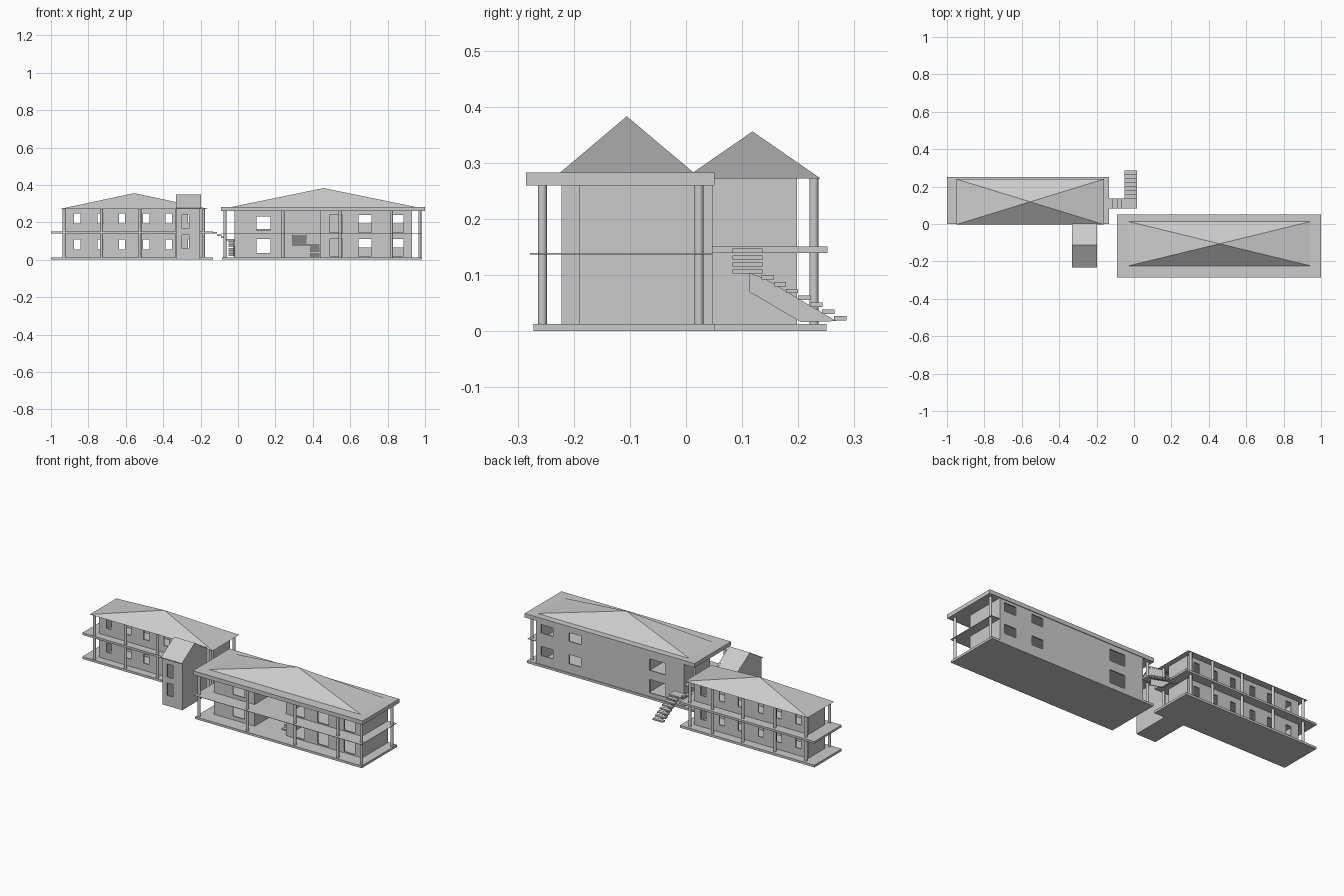
import bpy, bmesh, math

if "Cube" in bpy.data.objects:
    bpy.data.objects.remove(bpy.data.objects["Cube"])


def finish(name, bm):
    bmesh.ops.recalc_face_normals(bm, faces=bm.faces)
    me = bpy.data.meshes.new(name)
    bm.to_mesh(me)
    bm.free()
    ob = bpy.data.objects.new(name, me)
    bpy.context.collection.objects.link(ob)
    return ob


def box(name, x0, x1, y0, y1, z0, z1):
    bm = bmesh.new()
    bmesh.ops.create_cube(bm, size=1)
    for v in bm.verts:
        v.co = ((x0 + x1) / 2 + v.co.x * (x1 - x0),
                (y0 + y1) / 2 + v.co.y * (y1 - y0),
                (z0 + z1) / 2 + v.co.z * (z1 - z0))
    return finish(name, bm)


def column(name, x, y, z0, z1, r=0.008):
    bm = bmesh.new()
    bmesh.ops.create_cone(bm, cap_ends=True, segments=16, radius1=r, radius2=r, depth=z1 - z0)
    bmesh.ops.translate(bm, verts=bm.verts, vec=(x, y, (z0 + z1) / 2))
    ob = finish(name, bm)
    for p in ob.data.polygons:
        p.use_smooth = len(p.vertices) == 4
    return ob


def pyramid(name, x0, x1, y0, y1, z, top):
    bm = bmesh.new()
    base = [bm.verts.new(c) for c in ((x0, y0, z), (x1, y0, z), (x1, y1, z), (x0, y1, z))]
    apex = bm.verts.new(((x0 + x1) / 2, (y0 + y1) / 2, top))
    bm.faces.new(base)
    for i in range(4):
        bm.faces.new((base[i], base[(i + 1) % 4], apex))
    return finish(name, bm)


def prism(name, profile, x0, x1):
    # (y, z) outline extruded along x
    bm = bmesh.new()
    f = bm.faces.new([bm.verts.new((x0, y, z)) for y, z in profile])
    r = bmesh.ops.extrude_face_region(bm, geom=[f])
    bmesh.ops.translate(bm, verts=[g for g in r["geom"] if isinstance(g, bmesh.types.BMVert)],
                        vec=(x1 - x0, 0, 0))
    return finish(name, bm)


def wall(name, x0, x1, y, z0, z1, holes, inward, t=0.007):
    # flat wall with rectangular openings, thickened towards the inside
    xs = sorted({x0, x1, *[h[0] for h in holes], *[h[1] for h in holes]})
    zs = sorted({z0, z1, *[h[2] for h in holes], *[h[3] for h in holes]})
    bm = bmesh.new()
    for a, b in zip(xs, xs[1:]):
        for c, d in zip(zs, zs[1:]):
            mx, mz = (a + b) / 2, (c + d) / 2
            if any(h[0] < mx < h[1] and h[2] < mz < h[3] for h in holes):
                continue
            bm.faces.new([bm.verts.new(p) for p in ((a, y, c), (b, y, c), (b, y, d), (a, y, d))])
    bmesh.ops.remove_doubles(bm, verts=bm.verts, dist=1e-5)
    faces = list(bm.faces)
    r = bmesh.ops.extrude_face_region(bm, geom=faces, use_keep_orig=True)
    bmesh.ops.translate(bm, verts=[g for g in r["geom"] if isinstance(g, bmesh.types.BMVert)],
                        vec=(0, inward * t, 0))
    return finish(name, bm)


def windows(centres, w, rows):
    return [(c - w / 2, c + w / 2, a, b) for c in centres for a, b in rows]


# ---------- left building ----------
box("left_base_slab", -1.0, -0.135, 0.0, 0.25, 0.0, 0.013)
box("left_floor_slab", -1.0, -0.135, 0.0, 0.252, 0.139, 0.151)
pyramid("left_roof", -0.95, -0.16, -0.003, 0.24, 0.272, 0.356)
holes = windows((-0.86, -0.735, -0.62, -0.49, -0.37, -0.25), 0.034, ((0.055, 0.108), (0.193, 0.248)))
wall("left_front_wall", -0.925, -0.19, 0.045, 0.013, 0.272, holes, 1)
wall("left_back_wall", -0.925, -0.19, 0.198, 0.013, 0.272, holes, -1)
box("left_end_wall_west", -0.925, -0.918, 0.052, 0.191, 0.013, 0.272)
box("left_end_wall_east", -0.197, -0.19, 0.052, 0.191, 0.013, 0.272)
for i, x in enumerate((-0.93, -0.73, -0.525, -0.33, -0.185)):
    for side, y in (("front", 0.012), ("back", 0.228)):
        column(f"left_{side}_column_{i}", x, y, 0.013, 0.274)

# ---------- tower ----------
TX0, TX1, TY0, TY1 = -0.328, -0.202, -0.222, 0.0
wall("tower_front_wall", TX0, TX1, TY0, 0.0, 0.28,
     windows((-0.281,), 0.038, ((0.06, 0.132), (0.167, 0.242))), 1)
gable = [(TY0 + 0.007, 0), (TY1, 0), (TY1, 0.28), (-0.113, 0.345), (TY0 + 0.007, 0.282)]
prism("tower_west_wall", gable, TX0, TX0 + 0.007)
prism("tower_east_wall", gable, TX1 - 0.007, TX1)
box("tower_floor", TX0, TX1, TY0, TY1, 0.0, 0.004)
prism("tower_roof", [(-0.232, 0.276), (-0.113, 0.350), (0.004, 0.276),
                     (0.004, 0.271), (-0.113, 0.344), (-0.232, 0.271)], -0.332, -0.198)

# ---------- right building ----------
box("right_base_slab", -0.085, 0.985, -0.272, 0.052, 0.0, 0.013)
box("right_floor_slab", -0.09, 0.985, -0.278, 0.047, 0.137, 0.139)
box("right_roof_slab", -0.09, 1.0, -0.285, 0.051, 0.26, 0.283)
pyramid("right_roof", -0.03, 0.945, -0.224, 0.013, 0.283, 0.383)
BX0, BX1, BY0, BY1 = -0.02, 0.93, -0.19, 0.047
WELL0, WELL1 = 0.24, 0.44
rows = ((0.065, 0.118), (0.195, 0.245))
back = windows((0.68, 0.86), 0.075, rows) + windows((0.15,), 0.10, ((0.035, 0.112), (0.165, 0.232)))
wall("right_back_wall", BX0, BX1, BY1, 0.013, 0.26, back, -1)
wall("right_front_wall_west", BX0, WELL0, BY0, 0.013, 0.26,
     windows((0.137,), 0.075, ((0.035, 0.11), (0.16, 0.23))), 1)
wall("right_front_wall_east", WELL1, BX1, BY0, 0.013, 0.26,
     windows((0.525, 0.68, 0.85), 0.07, ((0.02, 0.11), (0.145, 0.24))), 1)
for name, x in (("west_end_wall", BX0), ("stairwell_wall_west", WELL0 - 0.007),
                ("stairwell_wall_east", WELL1), ("east_end_wall", BX1 - 0.007)):
    box("right_" + name, x, x + 0.007, BY0 + 0.007, BY1 - 0.007, 0.013, 0.26)
for i, x in enumerate((-0.07, 0.24, 0.545, 0.82, 0.972)):
    column(f"right_front_column_{i}", x, -0.256, 0.013, 0.262)
for i, x in enumerate((-0.07, 0.972)):
    column(f"right_back_column_{i}", x, 0.023, 0.013, 0.262)

# ---------- outdoor stair ----------
for i in range(4):
    x, z = -0.135 + i * 0.022, 0.147 - i * 0.012
    x1 = 0.015 if i == 3 else x + 0.024
    box(f"outer_upper_step_{i}", x, x1, 0.083, 0.136, z - 0.008, z)
for i in range(7):
    y, z = 0.135 + i * 0.0215, 0.1 - i * 0.0122
    box(f"outer_lower_step_{i}", -0.05, 0.015, y, y + 0.022, z - 0.008, z)
prism("outer_lower_stringer", [(0.113, 0.104), (0.113, 0.07), (0.205, 0.016), (0.268, 0.018),
                               (0.14, 0.094)], -0.023, -0.013)

# ---------- stairwell stair ----------
for i in range(5):
    z = 0.137 - i * 0.011
    box(f"inner_upper_step_{i}", 0.29, 0.365, -0.15 + i * 0.022, -0.128 + i * 0.022, z - 0.007, z)
box("inner_landing", 0.29, 0.437, -0.04, 0.02, 0.075, 0.082)
for i in range(5):
    z = 0.072 - i * 0.012
    box(f"inner_lower_step_{i}", 0.385, 0.437, -0.062 - i * 0.022, -0.04 - i * 0.022, z - 0.007, z)
